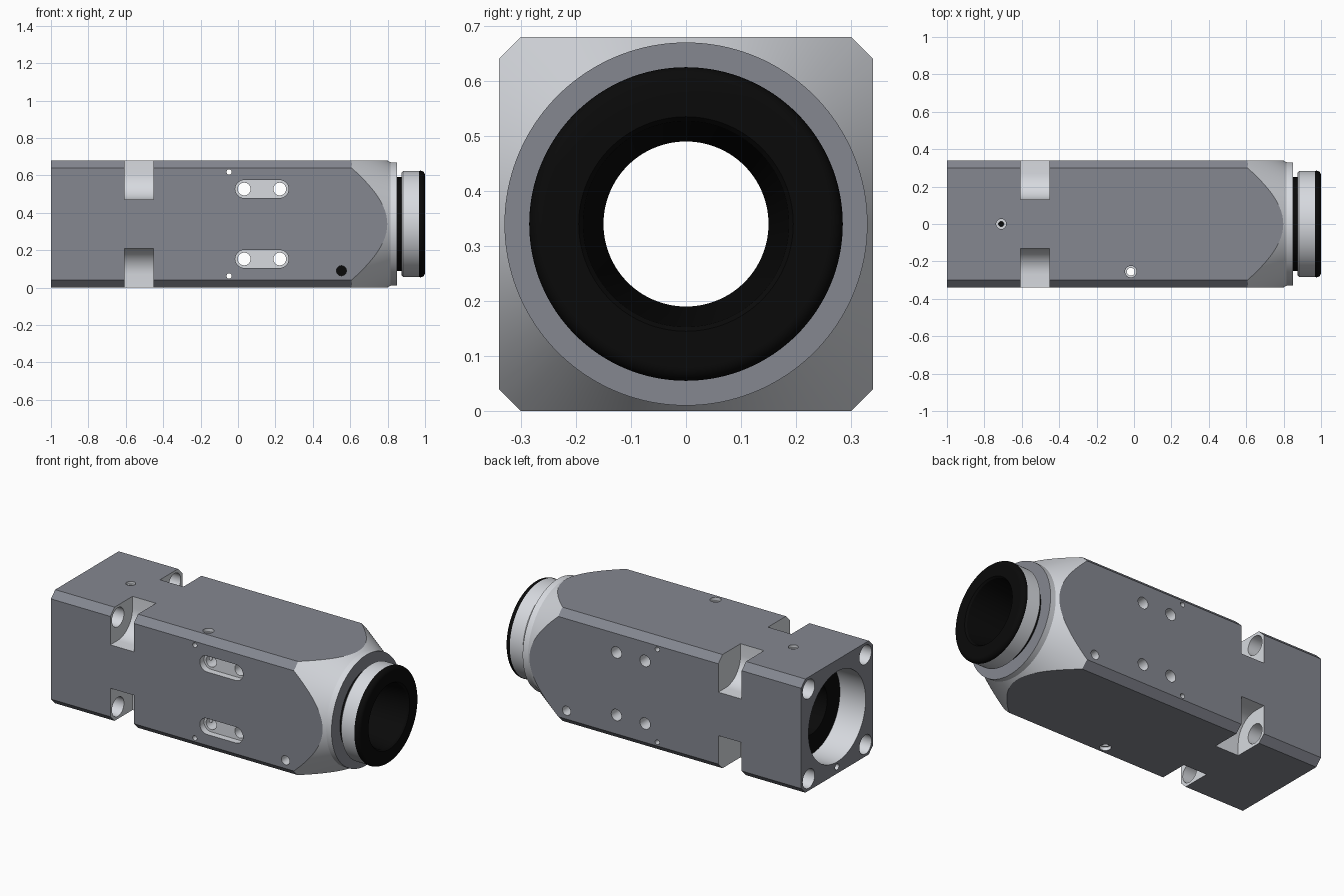
import bpy, bmesh, math
from mathutils import Matrix, Vector

if "Cube" in bpy.data.objects:
    bpy.data.objects.remove(bpy.data.objects["Cube"])

CZ = 0.34  # height of the long axis


def make(name, bm):
    bmesh.ops.recalc_face_normals(bm, faces=bm.faces[:])
    me = bpy.data.meshes.new(name)
    bm.to_mesh(me)
    bm.free()
    ob = bpy.data.objects.new(name, me)
    bpy.context.collection.objects.link(ob)
    return ob


def revolve(name, profile, closed_ring=False, n=128):
    """Turn (x, radius) points around the long axis."""
    bm = bmesh.new()
    rings = []
    for x, r in profile:
        rings.append([bm.verts.new((x, r * math.cos(2 * math.pi * i / n),
                                    CZ + r * math.sin(2 * math.pi * i / n))) for i in range(n)])
    pairs = list(zip(rings, rings[1:]))
    if closed_ring:
        pairs.append((rings[-1], rings[0]))
    else:
        bm.faces.new(rings[0])
        bm.faces.new(rings[-1])
    for a, b in pairs:
        for i in range(n):
            j = (i + 1) % n
            bm.faces.new((a[i], a[j], b[j], b[i]))
    return make(name, bm)


def prism(name, points, offset):
    """Extrude a flat polygon along an offset vector."""
    bm = bmesh.new()
    f = bm.faces.new([bm.verts.new(p) for p in points])
    g = bmesh.ops.extrude_face_region(bm, geom=[f])
    bmesh.ops.translate(bm, vec=offset, verts=[v for v in g['geom'] if isinstance(v, bmesh.types.BMVert)])
    return make(name, bm)


def rod(p, q, r, n=32):
    """Cylinder between two points, used as a drill."""
    p, q = Vector(p), Vector(q)
    bm = bmesh.new()
    rot = (q - p).to_track_quat('Z', 'Y').to_matrix().to_4x4()
    bmesh.ops.create_cone(bm, cap_ends=True, segments=n, radius1=r, radius2=r, depth=(q - p).length,
                          matrix=Matrix.Translation((p + q) / 2) @ rot)
    return make("drill", bm)


def boolean(target, cutter, op='DIFFERENCE'):
    m = target.modifiers.new("cut", 'BOOLEAN')
    m.operation, m.object, m.solver = op, cutter, 'EXACT'
    cutter.hide_render = True
    dg = bpy.context.evaluated_depsgraph_get()
    me = bpy.data.meshes.new_from_object(target.evaluated_get(dg))
    target.modifiers.clear()
    target.data = me
    bpy.data.objects.remove(cutter)


def material(name, r, g, b):
    m = bpy.data.materials.new(name)
    m.diffuse_color = (r, g, b, 1)
    m.use_nodes = True
    m.node_tree.nodes["Principled BSDF"].inputs["Base Color"].default_value = m.diffuse_color
    return m


# Chamfered square block with coned nose
h, c = 0.34, 0.30
section = [(h, c), (c, h), (-c, h), (-h, c), (-h, -c), (-c, -h), (c, -h), (h, -c)]
body = prism("housing_body", [(-1, y, CZ + z) for y, z in section], (1.85, 0, 0))
nose = revolve("nose_cone", [(-1.1, 0.6), (0.36, 0.6), (0.815, 0.33), (0.9, 0.33)], n=160)
boolean(body, nose, 'INTERSECT')

# Stepped central bore
boolean(body, revolve("bore", [(-1.1, 0.27), (-0.78, 0.27), (-0.78, 0.153),
                               (0.65, 0.153), (0.65, 0.25), (0.95, 0.25)]))

# Corner bolt pockets with rounded floor, and bolt holes through the back
for sy in (-1, 1):
    for sz in (-1, 1):
        arc = [(0.27 - 0.14 * math.cos(a), 0.27 - 0.14 * math.sin(a))
               for a in [math.pi / 2 * i / 12 for i in range(13)]]
        pts = [(0.4, 0.4), (0.13, 0.4)] + arc + [(0.4, 0.13)]
        boolean(body, prism("pocket", [(-0.607, sy * y, CZ + sz * z) for y, z in pts], (0.155, 0, 0)))
        boolean(body, rod((-1.1, sy * 0.268, CZ + sz * 0.268), (-0.55, sy * 0.268, CZ + sz * 0.268), 0.057))

# Front slots, each with two through holes and a small pin hole
for sz in (-1, 1):
    z0 = CZ + sz * 0.187
    slot = []
    for cx, start in ((0.223, -90), (0.033, 90)):
        for i in range(17):
            a = math.radians(start + 180 * i / 16)
            slot.append((cx + 0.048 * math.cos(a), -0.4, z0 + 0.048 * math.sin(a)))
    boolean(body, prism("slot", slot, (0, 0.10, 0)))
    for x in (0.033, 0.223):
        boolean(body, rod((x, -0.45, z0), (x, 0.45, z0), 0.034))
    zp = CZ + sz * 0.278
    boolean(body, rod((-0.048, -0.45, zp), (-0.048, 0.45, zp), 0.014, 20))

# Blind side ports, vertical pin hole, top port and back pin hole
for sy in (-1, 1):
    boolean(body, rod((0.553, sy * 0.45, 0.09), (0.553, sy * 0.22, 0.09), 0.027))
boolean(body, rod((-0.017, -0.255, -0.1), (-0.017, -0.255, 0.8), 0.021))
for z0, z1 in ((0.66, 0.8), (-0.1, 0.02)):
    boolean(body, rod((-0.017, -0.255, z0), (-0.017, -0.255, z1), 0.031))
boolean(body, rod((-0.71, 0, 0.665), (-0.71, 0, 0.8), 0.027))
boolean(body, rod((-0.71, 0, 0.52), (-0.71, 0, 0.8), 0.014, 20))
boolean(body, rod((-1.1, 0, 0.04), (-0.88, 0, 0.04), 0.018, 20))

# Grey collar around the nozzle
collar = revolve("nose_collar", [(0.875, 0.25), (0.875, 0.275), (0.882, 0.283), (0.968, 0.283), (0.968, 0.25)], True)

# Black rubber sleeve: rounded lip, tapered mouth and thin liner, plus rear seal
lip = [(0.975 + 0.025 * math.sin(a), 0.26 + 0.025 * math.cos(a))
       for a in [math.pi / 2 * i / 8 for i in range(9)]]
sleeve = revolve("rubber_sleeve", [(0.65, 0.152), (0.65, 0.25), (0.968, 0.25), (0.968, 0.283)] + lip
                 + [(1.0, 0.195), (0.99, 0.187), (0.65, 0.15), (-0.79, 0.15), (-0.79, 0.152)], True)
seal = revolve("rear_seal", [(-0.83, 0.15), (-0.83, 0.27), (-0.78, 0.27), (-0.78, 0.15)], True)

# Dark coating on the outside of the block, bright metal where it is machined
coated = material("dark_coating", 0.232, 0.243, 0.28)
bright = material("bright_metal", 0.68, 0.70, 0.74)
black = material("black_rubber", 0.003, 0.003, 0.003)
body.data.materials.clear()
for m in (coated, bright, black):
    body.data.materials.append(m)
for p in body.data.polygons:
    x, y, z = p.center
    y, z = abs(y), abs(z - CZ)
    outer = max(y, z, y + z - 0.30) > 0.3395
    port_floor = (abs(y - 0.22) < 1e-3 and abs(x - 0.553) < 0.03) or \
                 (abs(x + 0.71) < 0.02 and y < 0.02 and abs(z - 0.18) < 1e-3)
    end = x < -0.9995 or (x > 0.8495 and abs(p.normal.x) > 0.9)
    p.material_index = 2 if port_floor else 0 if outer or end else 1
collar.data.materials.append(bright)
for ob in (sleeve, seal):
    ob.data.materials.append(black)

# Smooth the turned surfaces, keep machined edges sharp
for ob in (body, collar, sleeve, seal):
    bpy.ops.object.select_all(action='DESELECT')
    ob.select_set(True)
    bpy.context.view_layer.objects.active = ob
    bpy.ops.object.shade_smooth_by_angle(angle=math.radians(25))
